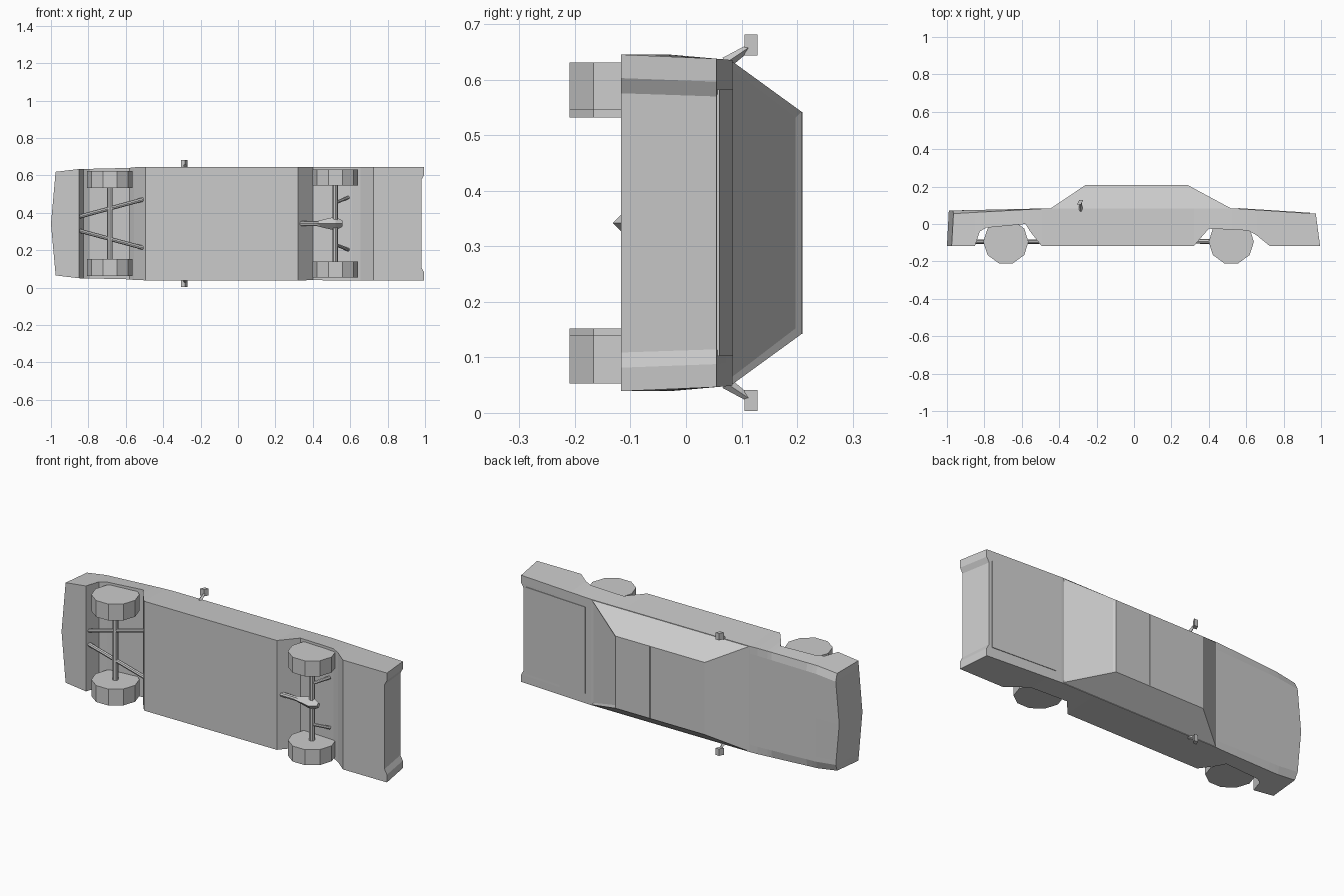
import bpy, bmesh, math
from mathutils import Vector

cube = bpy.data.objects.get("Cube")
if cube:
    bpy.data.objects.remove(cube, do_unlink=True)

grey = bpy.data.materials.new("plain_grey")
grey.use_nodes = True
tone = (0.6, 0.6, 0.6, 1)
grey.diffuse_color = tone
grey.node_tree.nodes["Principled BSDF"].inputs["Base Color"].default_value = tone

MID = 0.342      # the car lies on its side: x is length, y is car height, z is width
FLOOR, BELT, ROOF = -0.117, 0.084, 0.208


def finish(name, bm):
    bmesh.ops.recalc_face_normals(bm, faces=bm.faces)
    mesh = bpy.data.meshes.new(name)
    bm.to_mesh(mesh)
    bm.free()
    mesh.materials.append(grey)
    obj = bpy.data.objects.new(name, mesh)
    bpy.context.collection.objects.link(obj)
    return obj


def rod(name, a, b, r1, r2=None, sides=8):
    """Tapered bar between two points."""
    a, b = Vector(a), Vector(b)
    bm = bmesh.new()
    bmesh.ops.create_cone(bm, cap_ends=True, segments=sides, radius1=r1,
                          radius2=r1 if r2 is None else r2, depth=(b - a).length)
    turn = (b - a).to_track_quat("Z", "Y").to_matrix().to_4x4()
    bmesh.ops.transform(bm, matrix=turn, verts=bm.verts)
    bmesh.ops.translate(bm, vec=(a + b) / 2, verts=bm.verts)
    return finish(name, bm)


def loft(name, rings):
    """Skin between rings of points, with strip caps on both ends."""
    bm = bmesh.new()
    rows = [[bm.verts.new(p) for p in ring] for ring in rings]
    n = len(rows[0])
    for r, s in zip(rows, rows[1:]):
        for i in range(n):
            j = (i + 1) % n
            bm.faces.new((r[i], r[j], s[j], s[i]))
    for r in (rows[0], rows[-1]):
        for i in range(n // 2 - 1):
            bm.faces.new((r[i], r[i + 1], r[n - 2 - i], r[n - 1 - i]))
    return bm


def blend(x, x0, x1, a, b):
    t = min(max((x - x0) / (x1 - x0), 0), 1)
    return a + (b - a) * t


def deck(x, nose):
    """Height of the upper body edge along the length."""
    return blend(x, -0.98, -0.45, nose, BELT) if x < 0 else blend(x, 0.525, 0.98, BELT, 0.055)


# Lower body: stations hold x and the underside height, including both wheel wells
stations = [(-0.975, FLOOR), (-0.85, FLOOR), (-0.825, -0.04), (-0.79, -0.02), (-0.58, 0),
            (-0.555, -0.04), (-0.495, FLOOR), (-0.45, FLOOR), (0.32, FLOOR), (0.4, -0.025),
            (0.525, -0.03), (0.61, -0.035), (0.655, -0.06), (0.725, FLOOR), (0.995, FLOOR)]
columns = [-1, -0.86, -0.77, 0, 0.77, 0.86, 1]
rings = []
for k, (x, low) in enumerate(stations):
    first, last = k == 0, k == len(stations) - 1
    wide = blend(x, -0.975, -0.85, 0.277, 0.292) if x < -0.85 else blend(x, -0.85, -0.5, 0.292, 0.303)
    ring = []
    for top in (False, True):
        for c in (reversed(columns) if top else columns):
            px = x
            if first:
                px += 0.01 * top - 0.025 * (1 - abs(c))      # pointed nose
            if last:
                px -= 0.023 * top + 0.015 * (abs(c) < 0.8)   # sunken tail panel
            crown = 0.072 if abs(c) < 0.9 else 0.055
            y = deck(x, crown) if top else low
            half = wide - blend(y, -0.03, BELT, 0, 0.01)
            ring.append((px, y, MID + c * half))
    rings.append(ring)
finish("body", loft("body", rings))

# Cabin: four-sided tapered block with shallow window insets
def frame(x0, x1, half, y):
    return [(x0, y, MID - half), (x1, y, MID - half), (x1, y, MID + half), (x0, y, MID + half)]

bm = loft("cabin", [frame(-0.45, 0.525, 0.293, BELT - 0.004), frame(-0.26, 0.287, 0.2, ROOF)])
bmesh.ops.recalc_face_normals(bm, faces=bm.faces)
rear_glass = [f for f in bm.faces if f.normal.x > 0.3]
bmesh.ops.inset_individual(bm, faces=rear_glass, thickness=0.018, depth=-0.004)
finish("cabin", bm)

# Trunk lid plate following the deck slope
lid = []
for x in (0.56, 0.94):
    y = deck(x, 0)
    lid.append([(x, y - 0.004, MID - 0.24), (x, y - 0.004, MID + 0.24),
                (x, y + 0.003, MID + 0.24), (x, y + 0.003, MID - 0.24)])
finish("trunk_lid", loft("trunk_lid", lid))

# Roof seam
rod("roof_seam", (0.075, ROOF, MID - 0.2), (0.075, ROOF, MID + 0.2), 0.002, sides=4)

# Wheels, axles and mirrored parts
for label, x, inner, outer in (("front", -0.685, 0.19, 0.281), ("rear", 0.52, 0.203, 0.289)):
    rod(label + "_axle", (x, -0.095, MID - 0.22), (x, -0.095, MID + 0.22), 0.015)
    for side, s in (("left", 1), ("right", -1)):
        bm = bmesh.new()
        bmesh.ops.create_cone(bm, cap_ends=True, segments=10, radius1=0.121, radius2=0.121,
                              depth=outer - inner)
        # turn a corner to face along the length so the tread sits flat
        corner = max(bm.verts, key=lambda v: v.co.x).co
        spin = -math.atan2(corner.y, corner.x)
        for v in bm.verts:
            a = math.atan2(v.co.y, v.co.x) + spin
            v.co.x, v.co.y = 0.121 * math.cos(a), 0.121 * math.sin(a)
        bmesh.ops.translate(bm, vec=(x, -0.095, MID + s * (inner + outer) / 2), verts=bm.verts)
        finish(f"{label}_{side}_wheel", bm)

for side, s in (("left", 1), ("right", -1)):
    rod(side + "_front_arm", (-0.85, -0.095, MID + s * 0.037), (-0.505, -0.095, MID + s * 0.13), 0.011)
    rod(side + "_rear_strut", (0.53, -0.095, MID + s * 0.115), (0.59, -0.035, MID + s * 0.14), 0.009)
    rod(side + "_mirror_stalk", (-0.285, 0.072, MID + s * 0.288), (-0.285, 0.112, MID + s * 0.315),
        0.011, 0.006, 4)
    bm = bmesh.new()
    bmesh.ops.create_cube(bm, size=1)
    for v in bm.verts:
        lean = 0.012 * v.co.y
        v.co = Vector((v.co.x * 0.022 + lean - 0.288, v.co.y * 0.024 + 0.117,
                       v.co.z * 0.038 + MID + s * 0.32))
    finish(side + "_mirror", bm)

# Drive shaft and differential
rod("drive_shaft", (0.32, -0.092, MID), (0.48, -0.095, MID), 0.013)
rod("differential_nose", (0.42, -0.095, MID), (0.52, -0.095, MID), 0.013, 0.037, 4)
rod("differential_cover", (0.52, -0.095, MID), (0.56, -0.095, MID), 0.037, 0.015, 4)
